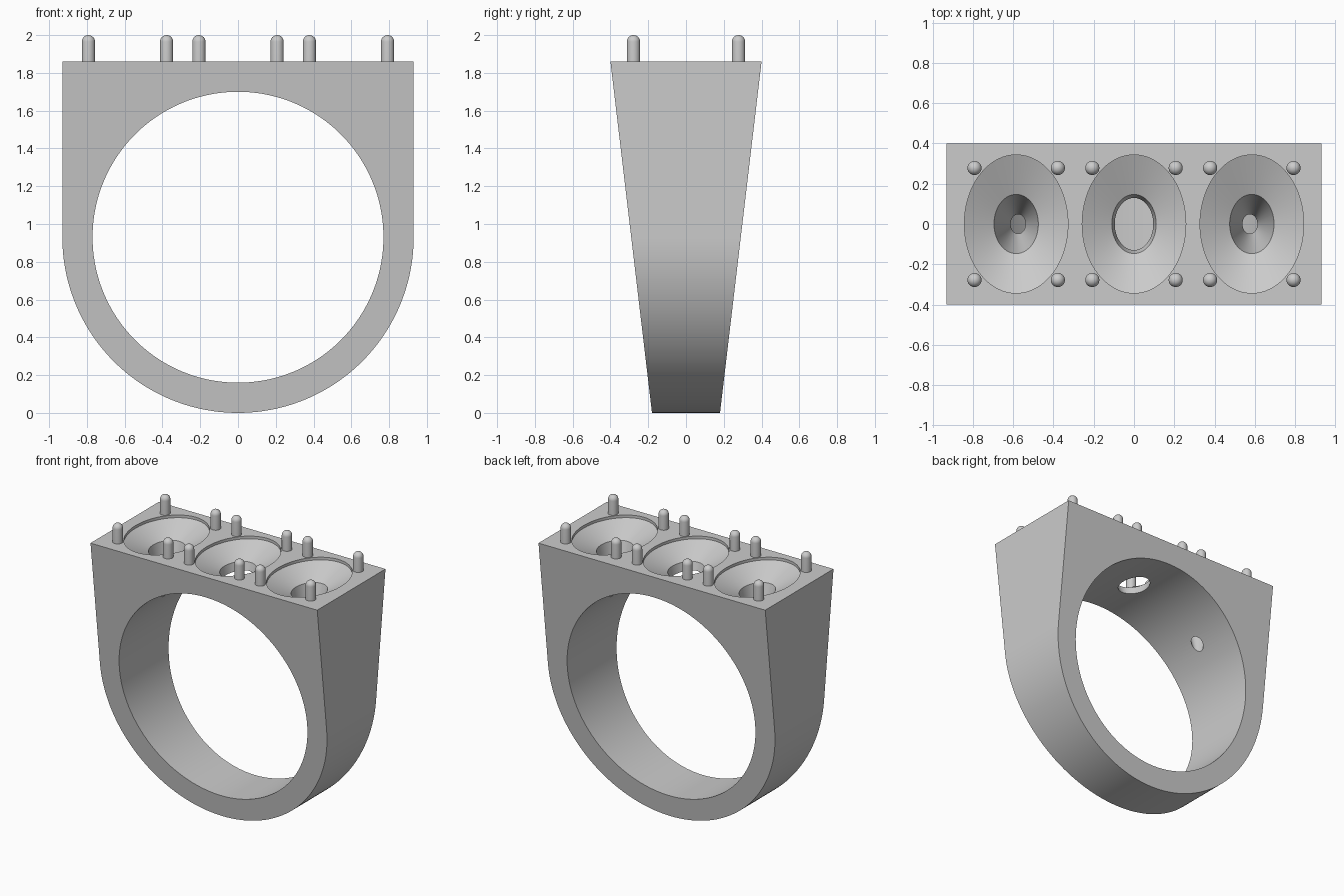
import bpy, bmesh, math

if "Cube" in bpy.data.objects:
    bpy.data.objects.remove(bpy.data.objects["Cube"])

R_OUT, R_IN, CZ, TOP = 0.93, 0.77, 0.93, 1.86
SEATS = (-0.585, 0.0, 0.585)


def make_object(name, bm):
    bmesh.ops.recalc_face_normals(bm, faces=bm.faces[:])
    mesh = bpy.data.meshes.new(name)
    bm.to_mesh(mesh)
    bm.free()
    ob = bpy.data.objects.new(name, mesh)
    bpy.context.collection.objects.link(ob)
    return ob


def loft(name, rings):
    """Skin equal-length closed rings of points and cap both ends."""
    bm = bmesh.new()
    rows = [[bm.verts.new(p) for p in ring] for ring in rings]
    n = len(rows[0])
    for a, b in zip(rows, rows[1:]):
        for i in range(n):
            j = (i + 1) % n
            bm.faces.new((a[i], a[j], b[j], b[i]))
    bm.faces.new(rows[0][::-1])
    bm.faces.new(rows[-1])
    return make_object(name, bm)


def lathe(name, x, y, profile, n, stretch=1.0):
    """Revolve (radius, z) pairs about a vertical axis, stretched along y."""
    angles = [2 * math.pi * i / n for i in range(n)]
    return loft(name, [[(x + r * math.cos(a), y + r * stretch * math.sin(a), z)
                        for a in angles] for r, z in profile])


def smooth(ob):
    bpy.ops.object.select_all(action='DESELECT')
    ob.select_set(True)
    bpy.context.view_layer.objects.active = ob
    bpy.ops.object.shade_smooth_by_angle(angle=math.radians(30))


def cut(ob, cutter):
    mod = ob.modifiers.new("cut", 'BOOLEAN')
    mod.operation, mod.solver, mod.object = 'DIFFERENCE', 'EXACT', cutter
    bpy.context.view_layer.objects.active = ob
    bpy.ops.object.modifier_apply(modifier=mod.name)
    bpy.data.objects.remove(cutter, do_unlink=True)


# Ring body: U-shaped outline, widening in depth towards the top
outline = [(R_OUT * math.cos(a), CZ + R_OUT * math.sin(a))
           for a in (math.pi * (1 + i / 96) for i in range(97))]
outline += [(R_OUT, TOP), (-R_OUT, TOP)]


def depth(z):
    return 0.18 + 0.22 * z / TOP


body = loft("ring_body", [[(x, s * depth(z), z) for x, z in outline]
                          for s in (-1, 1)])

# Finger hole
circle = [(R_IN * math.cos(a), CZ + R_IN * math.sin(a))
          for a in (2 * math.pi * i / 192 for i in range(192))]
cut(body, loft("finger_cutter", [[(x, y, z) for x, z in circle]
                                 for y in (-0.6, 0.6)]))

# Oval stone seats: short lip, shallow bowl, then steep pit to the finger hole
seat_profile = [(0.005, 1.30), (0.11, 1.757), (0.257, 1.84), (0.257, 1.95)]
for x in SEATS:
    cut(body, lathe("seat_cutter", x, 0, seat_profile, 96, 1.335))
smooth(body)

# Round-topped prongs, four around each seat
PR = 0.035
prong_profile = [(PR, 1.82)] + [
    (PR * math.cos(t), 2.0 - PR + PR * math.sin(t))
    for t in (math.radians(88) * k / 8 for k in range(9))]
for x in SEATS:
    for sx in (-1, 1):
        for sy in (-1, 1):
            smooth(lathe("prong", x + sx * 0.207, sy * 0.278, prong_profile, 32))
